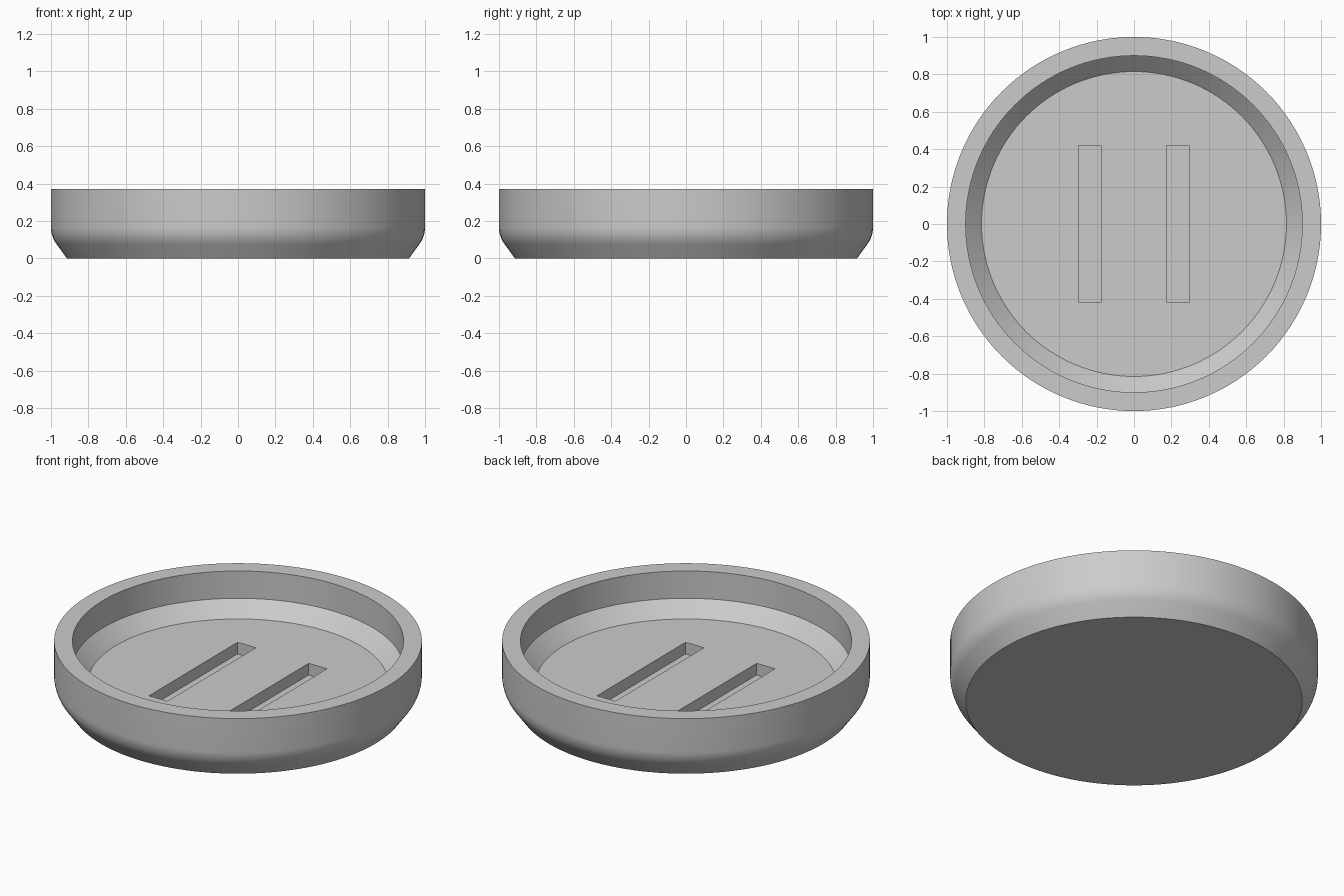
import bpy, bmesh, math

if "Cube" in bpy.data.objects:
    bpy.data.objects.remove(bpy.data.objects["Cube"], do_unlink=True)

SEGMENTS = 128
HEIGHT = 0.37
FLOOR = 0.122

grey = bpy.data.materials.new("plain_grey")
grey.use_nodes = True
grey.diffuse_color = (0.6, 0.6, 0.6, 1)
grey.node_tree.nodes["Principled BSDF"].inputs["Base Color"].default_value = (0.6, 0.6, 0.6, 1)


def finish(name, bm):
    """Turn a bmesh into a linked object with the grey material."""
    bmesh.ops.recalc_face_normals(bm, faces=bm.faces)
    mesh = bpy.data.meshes.new(name)
    bm.to_mesh(mesh)
    bm.free()
    mesh.materials.append(grey)
    obj = bpy.data.objects.new(name, mesh)
    bpy.context.collection.objects.link(obj)
    return obj


def lathe(name, profile):
    """Revolve (radius, height) points about z and cap both ends."""
    bm = bmesh.new()
    rings = []
    for r, z in profile:
        angles = [2 * math.pi * i / SEGMENTS for i in range(SEGMENTS)]
        rings.append([bm.verts.new((r * math.cos(a), r * math.sin(a), z)) for a in angles])
    for low, high in zip(rings, rings[1:]):
        for i in range(SEGMENTS):
            j = (i + 1) % SEGMENTS
            bm.faces.new((low[i], low[j], high[j], high[i]))
    bm.faces.new(rings[0])
    bm.faces.new(rings[-1])
    return finish(name, bm)


def box(name, x, y, z):
    """Box from three (low, high) ranges."""
    bm = bmesh.new()
    bmesh.ops.create_cube(bm, size=1)
    for v in bm.verts:
        v.co = [lo + (hi - lo) * (c + 0.5) for c, (lo, hi) in zip(v.co, (x, y, z))]
    return finish(name, bm)


# Dish: sloped foot, rounded shoulder, flat rim, chamfered recess
slope, radius, shoulder = math.radians(36), 0.154, 0.167
profile = [(0.915, 0)]
for k in range(9):
    a = slope * (1 - k / 8)
    profile.append((1 - radius * (1 - math.cos(a)), shoulder - radius * math.sin(a)))
profile += [(1, HEIGHT), (0.9, HEIGHT), (0.9, 0.206), (0.815, FLOOR)]
dish = lathe("dish", profile)

# Two parallel slots cut into the dish floor
for side, name in ((-1, "right_slot_cutter"), (1, "left_slot_cutter")):
    x = sorted((side * 0.175, side * 0.297))
    cutter = box(name, x, (-0.42, 0.42), (0.052, 0.2))
    cutter.hide_render = True
    bpy.ops.object.select_all(action="DESELECT")
    bpy.context.view_layer.objects.active = dish
    dish.select_set(True)
    cut = dish.modifiers.new("slot", "BOOLEAN")
    cut.operation = "DIFFERENCE"
    cut.solver = "EXACT"
    cut.object = cutter
    bpy.ops.object.modifier_apply(modifier=cut.name)
    bpy.data.objects.remove(cutter, do_unlink=True)

bpy.ops.object.shade_smooth_by_angle(angle=math.radians(30))
